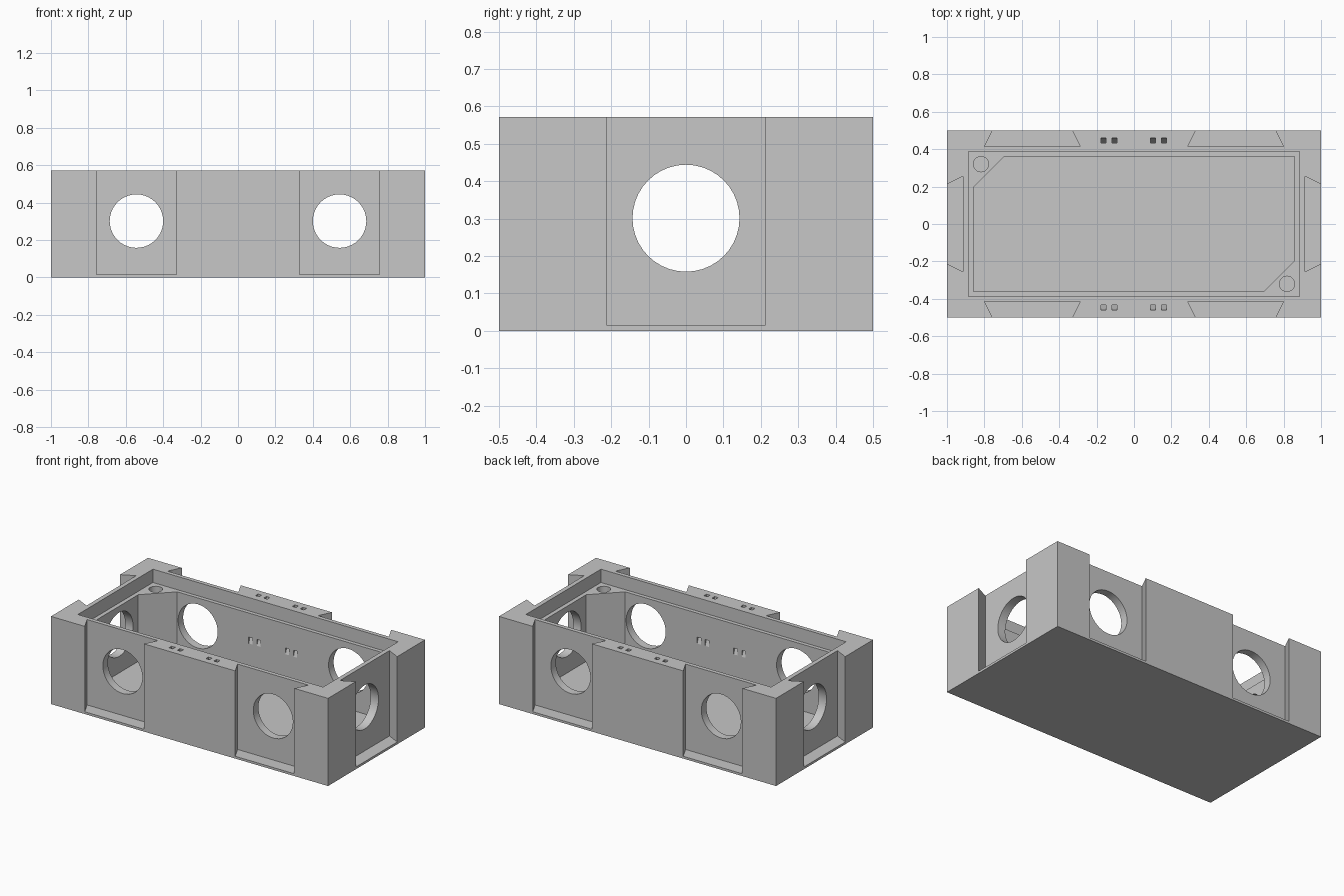
import bpy
import bmesh
from math import cos, sin, tau
from mathutils import Matrix, Vector

if "Cube" in bpy.data.objects:
    bpy.data.objects.remove(bpy.data.objects["Cube"])

grey = bpy.data.materials.new("plain grey")
grey.use_nodes = True
colour = (0.57, 0.57, 0.57, 1)
grey.diffuse_color = colour
grey.node_tree.nodes["Principled BSDF"].inputs["Base Color"].default_value = colour

HEIGHT = 0.572
OVER = HEIGHT + 0.1       # cutters open at the top reach past the rim
FLOOR = 0.05
LEDGE = HEIGHT - 0.087

# Exact turns: outline upright along the front, and outline along the sides
UPRIGHT = Matrix(((1, 0, 0, 0), (0, 0, -1, 0), (0, 1, 0, 0), (0, 0, 0, 1)))
SIDE_ON = Matrix(((0, 0, 1, 0), (1, 0, 0, 0), (0, 1, 0, 0), (0, 0, 0, 1)))


def quarter_turn(c, s):
    return Matrix(((c, -s, 0, 0), (s, c, 0, 0), (0, 0, 1, 0), (0, 0, 0, 1)))


def prism(name, outline, low, high, turn=Matrix()):
    """Extrude a flat outline from low to high, then turn it into place."""
    bm = bmesh.new()
    face = bm.faces.new([bm.verts.new((x, y, low)) for x, y in outline])
    extruded = bmesh.ops.extrude_face_region(bm, geom=[face])["geom"]
    bmesh.ops.translate(bm, vec=Vector((0, 0, high - low)),
                        verts=[v for v in extruded if isinstance(v, bmesh.types.BMVert)])
    bm.transform(turn)
    bm.normal_update()
    bmesh.ops.recalc_face_normals(bm, faces=bm.faces)
    if bm.calc_volume(signed=True) < 0:
        bmesh.ops.reverse_faces(bm, faces=bm.faces)
    mesh = bpy.data.meshes.new(name)
    bm.to_mesh(mesh)
    bm.free()
    mesh.materials.append(grey)
    obj = bpy.data.objects.new(name, mesh)
    bpy.context.collection.objects.link(obj)
    return obj


def rectangle(x, y):
    return [(-x, -y), (x, -y), (x, y), (-x, y)]


def circle(cx, cy, radius, count=40):
    return [(cx + radius * cos(tau * i / count), cy + radius * sin(tau * i / count))
            for i in range(count)]


def cut(cutter):
    """Subtract the cutter from the housing and discard it."""
    cutter.hide_render = True
    bpy.context.view_layer.objects.active = housing
    mod = housing.modifiers.new(cutter.name, 'BOOLEAN')
    mod.operation = 'DIFFERENCE'
    mod.solver = 'EXACT'
    mod.object = cutter
    bpy.ops.object.modifier_apply(modifier=mod.name)
    bpy.data.objects.remove(cutter)


housing = prism("housing", rectangle(1, 0.5), 0, HEIGHT)


# Dovetail pockets, open at the outer face and at the top
def dovetail(centre, face, depth):
    slope = 0.5               # widening per unit of depth
    out = 0.05
    narrow, wide = 0.213 - out * slope, 0.213 + depth * slope
    return [(centre - narrow, -face - out), (centre + narrow, -face - out),
            (centre + wide, -face + depth), (centre - wide, -face + depth)]


for s in (1, -1):
    for centre in (-0.543, 0.543):
        cut(prism("dovetail_pocket", dovetail(centre, 0.5, 0.086), 0.015, OVER,
                  quarter_turn(s, 0)))
    cut(prism("dovetail_pocket", dovetail(0, 1, 0.086), 0.015, OVER, quarter_turn(0, s)))

# Lid recess and the main cavity with two solid corner posts
cut(prism("lid_recess", rectangle(0.885, 0.387), LEDGE, OVER))
X, Y, C = 0.858, 0.362, 0.165
cut(prism("cavity", [(-X, -Y), (X - C, -Y), (X, C - Y), (X, Y), (C - X, Y), (-X, Y - C)],
          FLOOR, OVER))

# Round windows, one bore for each wall
for s in (-1, 1):
    for centre in (-0.543, 0.543):
        cut(prism("window", circle(centre, 0.301, 0.143), s * 0.3, s * 0.6, UPRIGHT))
    cut(prism("end_window", circle(0, 0.301, 0.143), s * 0.8, s * 1.1, SIDE_ON))

# Screw holes in the corner posts
for s in (-1, 1):
    cut(prism("screw_hole", circle(s * 0.818, -s * 0.32, 0.041, 24), 0.25, OVER))

# Slanted cord channels from the rim to the inner wall
channel = [(0.432, HEIGHT + 0.01), (0.459, HEIGHT + 0.01), (0.459, HEIGHT - 0.01),
           (0.355, 0.267), (0.355, 0.305), (0.432, HEIGHT - 0.01)]
for s in (-1, 1):
    for x in (-0.163, -0.104, 0.102, 0.16):
        cut(prism("cord_channel", [(s * y, z) for y, z in channel],
                  x - 0.013, x + 0.013, SIDE_ON))

# Crisp edges with smooth round bores
bpy.ops.object.select_all(action='DESELECT')
housing.select_set(True)
bpy.context.view_layer.objects.active = housing
bpy.ops.object.shade_smooth_by_angle(angle=0.28)
